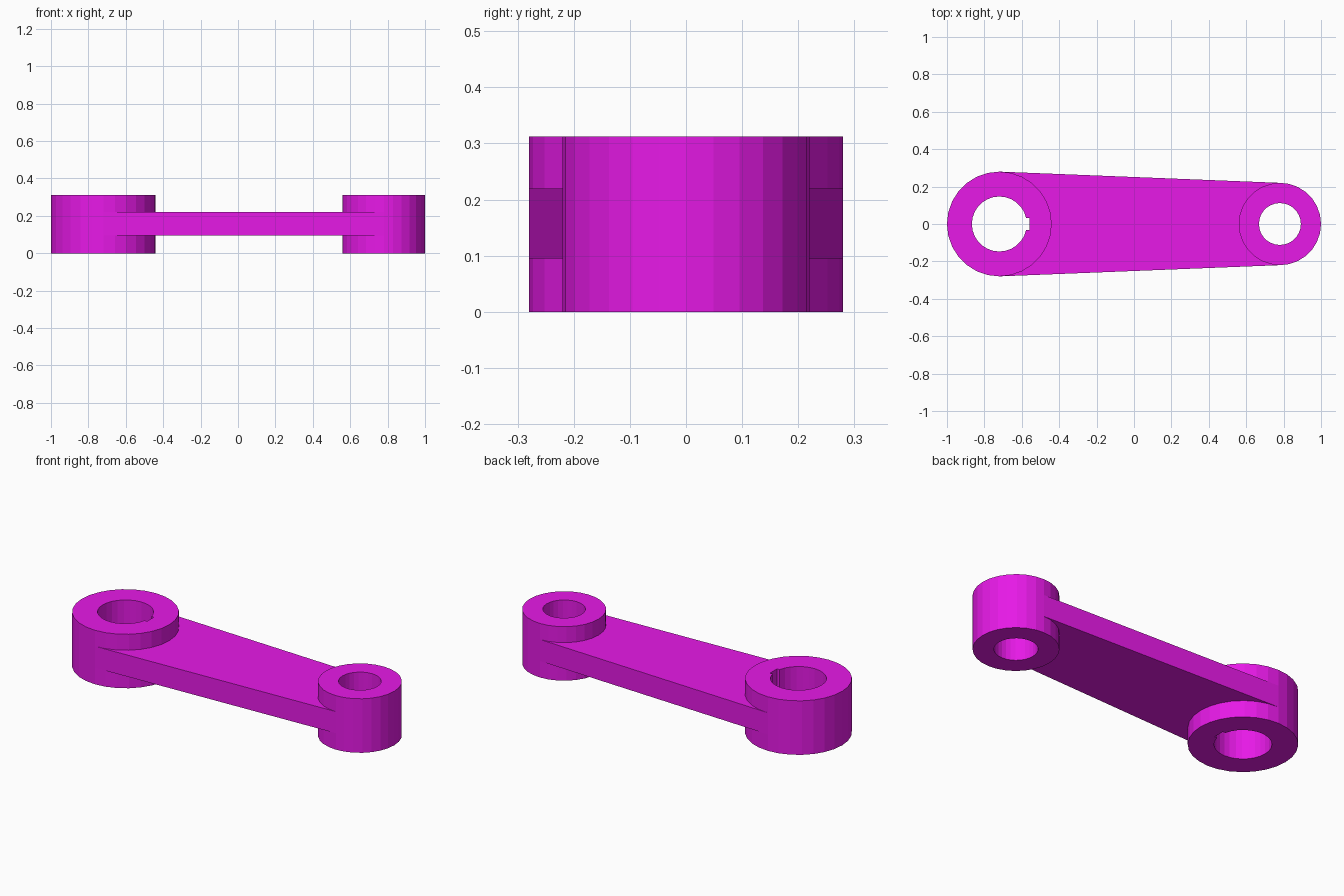
import bpy, bmesh
from math import cos, sin, pi

if "Cube" in bpy.data.objects:
    bpy.data.objects.remove(bpy.data.objects["Cube"])

H = 0.3125                  # boss height
WEB = (0.095, 0.22)         # web bottom and top
BIG_X, BIG_R, BIG_BORE = -0.72, 0.28, 0.147
SMALL_X, SMALL_R, SMALL_BORE = 0.78, 0.22, 0.112
SIDES = 28


def prism(name, outline, z0, z1):
    """Extrude a flat outline from z0 to z1."""
    bm = bmesh.new()
    face = bm.faces.new([bm.verts.new((x, y, z0)) for x, y in outline])
    top = bmesh.ops.extrude_face_region(bm, geom=[face])["geom"]
    bmesh.ops.translate(bm, vec=(0, 0, z1 - z0),
                        verts=[g for g in top if isinstance(g, bmesh.types.BMVert)])
    bmesh.ops.recalc_face_normals(bm, faces=bm.faces[:])
    mesh = bpy.data.meshes.new(name)
    bm.to_mesh(mesh)
    bm.free()
    obj = bpy.data.objects.new(name, mesh)
    bpy.context.collection.objects.link(obj)
    return obj


def circle(cx, r):
    return [(cx + r * cos(2 * pi * i / SIDES), r * sin(2 * pi * i / SIDES))
            for i in range(SIDES)]


def combine(target, tool, operation):
    """Apply a boolean and remove the tool object."""
    mod = target.modifiers.new(operation.lower(), "BOOLEAN")
    mod.operation, mod.object, mod.solver = operation, tool, "EXACT"
    bpy.context.view_layer.objects.active = target
    bpy.ops.object.modifier_apply(modifier=mod.name)
    bpy.data.objects.remove(tool)


# tapered web joining the two bosses
lever = prism("lever_arm", [(BIG_X, -BIG_R), (SMALL_X, -SMALL_R),
                            (SMALL_X, SMALL_R), (BIG_X, BIG_R)], *WEB)

# end bosses
for x, r in ((BIG_X, BIG_R), (SMALL_X, SMALL_R)):
    combine(lever, prism("boss", circle(x, r), 0, H), "UNION")

# through bores
for x, r in ((BIG_X, BIG_BORE), (SMALL_X, SMALL_BORE)):
    combine(lever, prism("bore", circle(x, r), -0.1, H + 0.1), "DIFFERENCE")

# keyway in the large bore
key = [(BIG_X, -0.032), (-0.56, -0.032), (-0.56, 0.032), (BIG_X, 0.032)]
combine(lever, prism("keyway", key, -0.1, H + 0.1), "DIFFERENCE")

# magenta finish
mat = bpy.data.materials.new("magenta")
mat.diffuse_color = (0.8, 0.01, 0.8, 1)
mat.use_nodes = True
mat.node_tree.nodes["Principled BSDF"].inputs["Base Color"].default_value = mat.diffuse_color
lever.data.materials.clear()
lever.data.materials.append(mat)
for poly in lever.data.polygons:
    poly.material_index = 0
